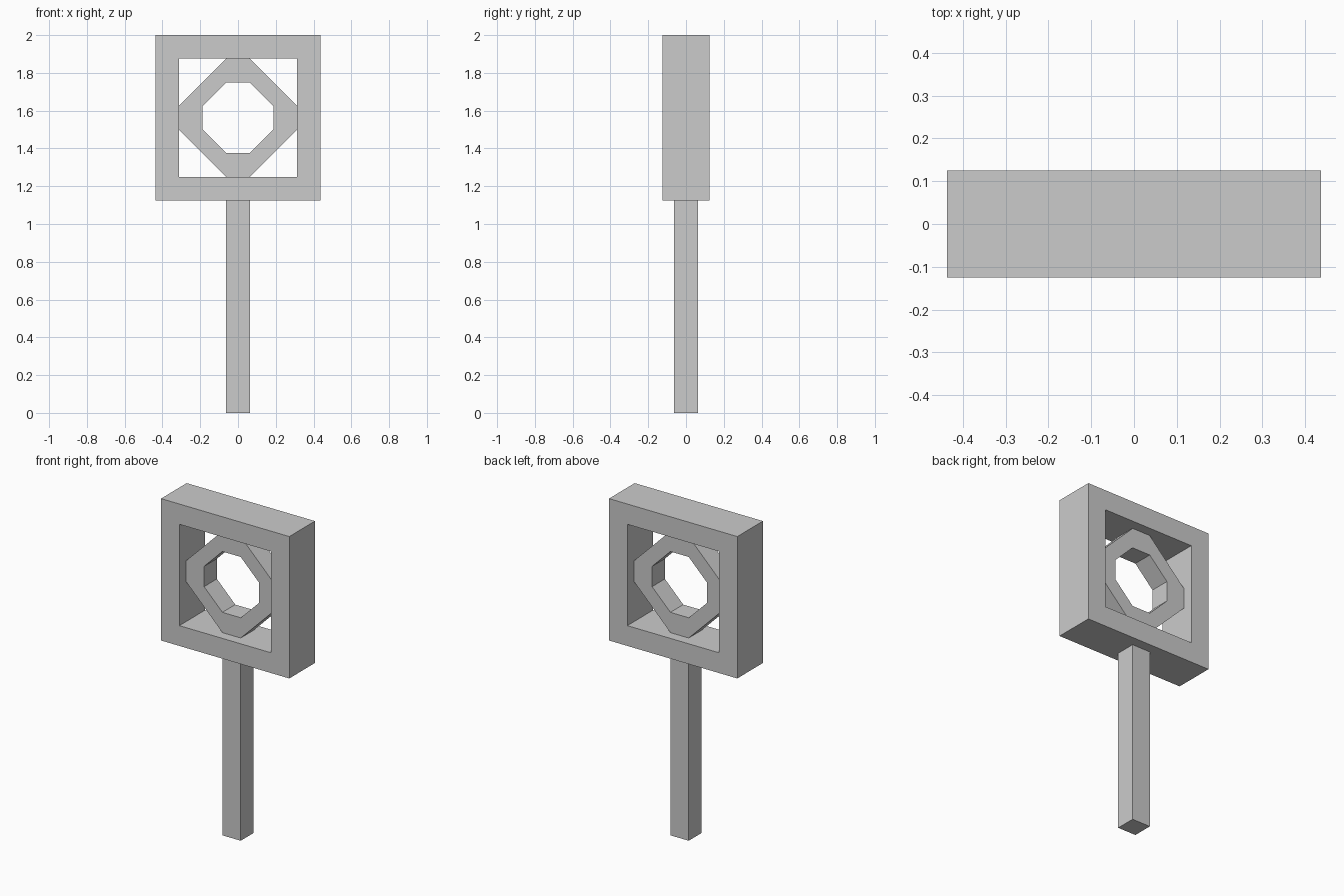
import bpy, bmesh

if "Cube" in bpy.data.objects:
    bpy.data.objects.remove(bpy.data.objects["Cube"])

CENTRE_Z = 1.5625


def chamfered_loop(r, c):
    """Octagon of half-width r whose straight sides have half-length c."""
    return [(c, -r), (r, -c), (r, c), (c, r), (-c, r), (-r, c), (-r, -c), (-c, -r)]


def square_loop(r):
    return [(r, -r), (r, r), (-r, r), (-r, -r)]


def make_ring(name, outer, inner, half_depth):
    """Closed flat ring in the xz plane, extruded along y."""
    bm = bmesh.new()
    section = [(outer, -half_depth), (outer, half_depth),
               (inner, half_depth), (inner, -half_depth)]
    loops = [[bm.verts.new((x, y, z + CENTRE_Z)) for x, z in pts] for pts, y in section]
    n = len(outer)
    for k in range(4):
        a, b = loops[k], loops[(k + 1) % 4]
        for i in range(n):
            j = (i + 1) % n
            bm.faces.new((a[i], a[j], b[j], b[i]))
    bmesh.ops.recalc_face_normals(bm, faces=bm.faces)
    mesh = bpy.data.meshes.new(name)
    bm.to_mesh(mesh)
    bm.free()
    obj = bpy.data.objects.new(name, mesh)
    bpy.context.collection.objects.link(obj)
    return obj


# Square outer frame
make_ring("square_frame", square_loop(0.4375), square_loop(0.3125), 0.125)

# Thinner octagonal ring inside the frame
make_ring("octagon_ring", chamfered_loop(0.3125, 0.0625),
          chamfered_loop(0.1875, 0.0625), 0.0625)

# Square handle post
bpy.ops.mesh.primitive_cube_add(size=1, location=(0, 0, 0.5625))
post = bpy.context.object
post.name = "handle_post"
post.scale = (0.125, 0.125, 1.125)
bpy.ops.object.transform_apply(location=False, rotation=False, scale=True)
